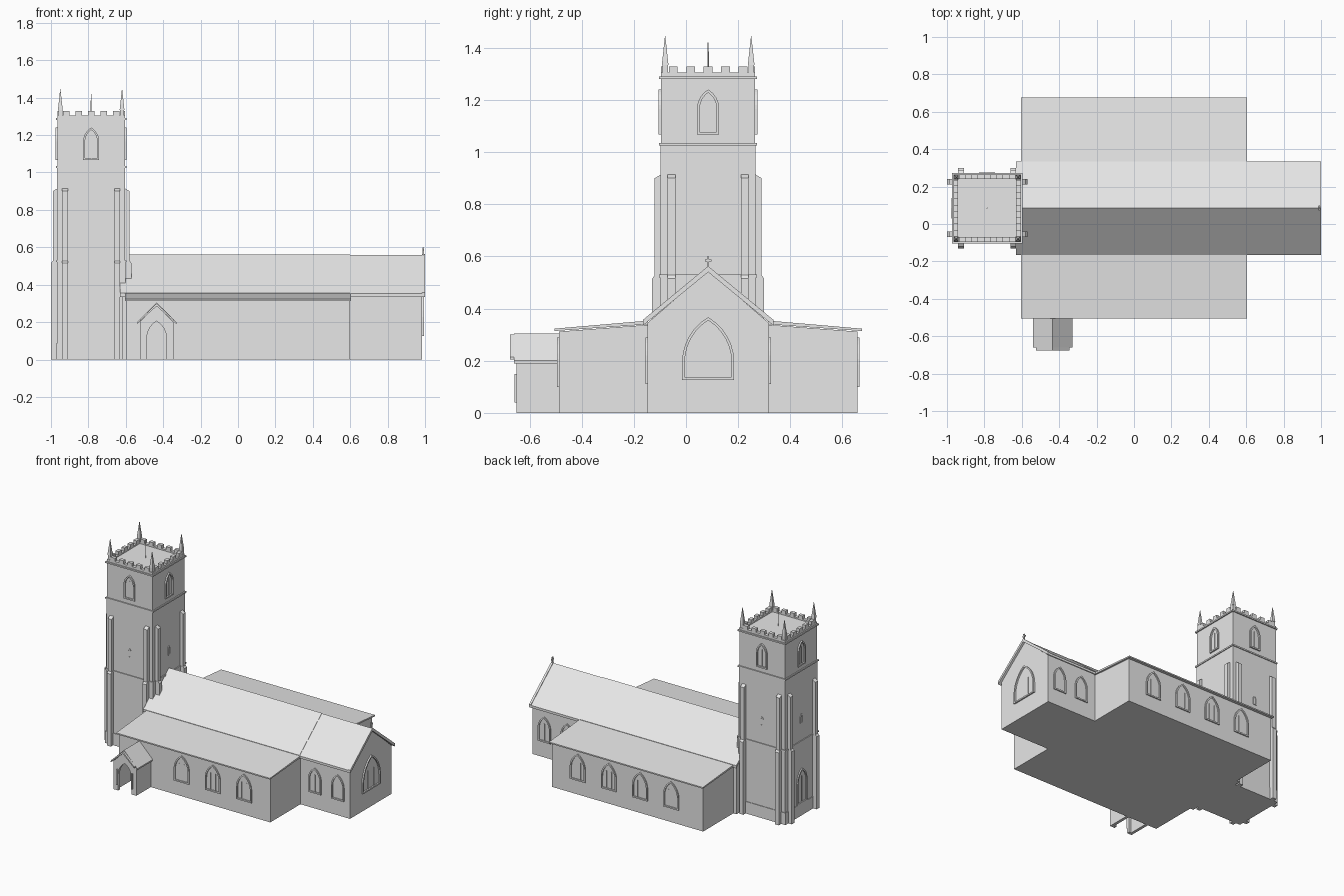
import bpy, bmesh, math
from mathutils import Matrix, Vector

cube = bpy.data.objects.get("Cube")
if cube:
    bpy.data.objects.remove(cube, do_unlink=True)

stone = bpy.data.materials.new("pale_grey_stone")
stone.use_nodes = True
stone.diffuse_color = (0.8, 0.8, 0.8, 1)
stone.node_tree.nodes["Principled BSDF"].inputs["Base Color"].default_value = (0.8, 0.8, 0.8, 1)

YC = 0.085              # centre line of the nave
TX = -0.785             # tower centre in x
HALF = 0.18             # half width of the tower
FRONT, EAST, BACK, WEST = 0, 90, 180, -90


def finish(name, bm, matrix=None):
    bmesh.ops.recalc_face_normals(bm, faces=bm.faces[:])
    mesh = bpy.data.meshes.new(name)
    bm.to_mesh(mesh)
    bm.free()
    mesh.materials.append(stone)
    obj = bpy.data.objects.new(name, mesh)
    bpy.context.collection.objects.link(obj)
    if matrix:
        obj.matrix_world = matrix
    return obj


def add_box(bm, x0, x1, y0, y1, z0, z1):
    m = Matrix.Translation(((x0 + x1) / 2, (y0 + y1) / 2, (z0 + z1) / 2))
    m = m @ Matrix.Diagonal((x1 - x0, y1 - y0, z1 - z0, 1))
    bmesh.ops.create_cube(bm, size=1, matrix=m)


def box(name, *bounds):
    bm = bmesh.new()
    add_box(bm, *bounds)
    return finish(name, bm)


def prism(name, profile, axis, lo, hi, matrix=None):
    """Extrude a (horizontal, z) profile along the x or y axis."""
    bm = bmesh.new()
    along_x = axis == "x"
    verts = [bm.verts.new((lo, a, z) if along_x else (a, lo, z)) for a, z in profile]
    face = bm.faces.new(verts)
    grown = bmesh.ops.extrude_face_region(bm, geom=[face])["geom"]
    moved = [v for v in grown if isinstance(v, bmesh.types.BMVert)]
    step = hi - lo
    bmesh.ops.translate(bm, verts=moved, vec=(step, 0, 0) if along_x else (0, step, 0))
    return finish(name, bm, matrix)


def turned(x, y, z, angle):
    return Matrix.Translation((x, y, z)) @ Matrix.Rotation(math.radians(angle), 4, "Z")


def arch(w, h, inset=0, base=0):
    """Pointed arch outline, from bottom left over the point to bottom right."""
    spring = h - w * 0.866
    r = w - inset
    top = math.acos(w / 2 / r)
    left = [(-w / 2 + inset, base)]
    for i in range(7):
        a = top * i / 6
        left.append((w / 2 - r * math.cos(a), spring + r * math.sin(a)))
    return left + [(-x, z) for x, z in reversed(left[:-1])]


def arch_frame(name, x, y, z, angle, w, h, depth=0.008, band=0.01, bars=0):
    """Raised surround, with mullions if asked for, on a wall facing the angle."""
    bm = bmesh.new()
    outer = [bm.verts.new((a, 0, b)) for a, b in arch(w, h)]
    inner = [bm.verts.new((a, 0, b)) for a, b in arch(w, h, band, band)]
    n = len(outer)
    ring = [bm.faces.new((outer[i], outer[(i + 1) % n], inner[(i + 1) % n], inner[i]))
            for i in range(n)]
    grown = bmesh.ops.extrude_face_region(bm, geom=ring)["geom"]
    moved = [v for v in grown if isinstance(v, bmesh.types.BMVert)]
    bmesh.ops.translate(bm, verts=moved, vec=(0, -depth, 0))
    for i in range(bars):
        c = (i + 1) * w / (bars + 1) - w / 2
        add_box(bm, c - 0.002, c + 0.002, -0.003, 0.001, band / 2, h - w * 0.5)
    return finish(name, bm, turned(x, y, z, angle))


# Nave and chancel
def gable(half, eave, ridge):
    return [(YC - half, 0), (YC - half, eave), (YC, ridge), (YC + half, eave), (YC + half, 0)]


def roof(lift):
    under = [(YC + 0.25, 0.335), (YC, 0.54), (YC - 0.25, 0.335)]
    over = [(YC - 0.25, 0.352 + lift), (YC, 0.558 + lift), (YC + 0.25, 0.352 + lift)]
    return under + over


prism("nave_and_chancel_walls", gable(0.233, 0.345, 0.545), "x", -0.62, 0.985)
prism("nave_roof", roof(0.003), "x", -0.63, 0.6)
prism("chancel_roof", roof(0), "x", 0.6, 0.99)
prism("east_gable_coping", roof(0.005), "x", 0.985, 1.0)

# Gable cross
bm = bmesh.new()
add_box(bm, 0.987, 0.995, YC - 0.004, YC + 0.004, 0.55, 0.6)
add_box(bm, 0.987, 0.995, YC - 0.013, YC + 0.013, 0.58, 0.588)
finish("gable_cross", bm)

# Aisles, mirrored about the nave
for side, s in (("front", -1), ("back", 1)):
    wall = [(0.2, 0), (0.572, 0), (0.572, 0.312), (0.2, 0.34)]
    slab = [(0.23, 0.34), (0.59, 0.314), (0.59, 0.323), (0.23, 0.354)]
    prism(side + "_aisle_walls", [(YC + s * a, z) for a, z in wall], "x", -0.595, 0.595)
    prism(side + "_aisle_roof", [(YC + s * a, z) for a, z in slab], "x", -0.605, 0.605)
    angle = FRONT if s < 0 else BACK
    for i, x in enumerate((-0.345, -0.1, 0.145, 0.39)):
        if s > 0 or i > 0:
            arch_frame(side + "_aisle_window", x, YC + s * 0.572, 0.1, angle, 0.12, 0.19, bars=2)
    for x in (0.71, 0.89):
        arch_frame(side + "_chancel_window", x, YC + s * 0.233, 0.11, angle, 0.1, 0.18, bars=1)

arch_frame("east_window", 0.985, YC, 0.127, EAST, 0.2, 0.24, depth=0.01, bars=2)

# Porch
PX, PY = -0.435, -0.65
opening = [(PX + a, z) for a, z in arch(0.105, 0.205)]
shell = [(PX + 0.09, 0), (PX + 0.09, 0.2), (PX, 0.29), (PX - 0.09, 0.2), (PX - 0.09, 0)]
prism("porch_front_wall", opening + shell, "y", PY, PY + 0.02)
for s in (-1, 1):
    a, b = sorted((PX + s * 0.09, PX + s * 0.07))
    box("porch_side_wall", a, b, PY + 0.02, -0.48, 0, 0.2)
porch_roof = [(PX - 0.105, 0.19), (PX - 0.105, 0.2), (PX, 0.305),
              (PX + 0.105, 0.2), (PX + 0.105, 0.19), (PX, 0.29)]
prism("porch_roof", porch_roof, "y", -0.66, -0.48)
coping = [(PX - 0.09, 0.205), (PX - 0.09, 0.215), (PX, 0.3),
          (PX + 0.09, 0.215), (PX + 0.09, 0.205), (PX, 0.285)]
prism("porch_gable_coping", coping, "y", -0.675, -0.65)
for s in (-1, 1):
    x = PX + s * 0.0575
    box("porch_door_jamb", x - 0.005, x + 0.005, PY - 0.008, PY, 0.04, 0.15)
arch_frame("porch_inner_door", PX, YC - 0.572, 0.03, FRONT, 0.1, 0.17)


# Tower stages and string courses
def block(name, half, z0, z1):
    return box(name, TX - half, TX + half, YC - half, YC + half, z0, z1)


block("tower_plinth", HALF + 0.008, 0, 0.085)
block("tower_lower_stage", HALF + 0.004, 0, 0.52)
block("tower_middle_stage", HALF + 0.002, 0.5, 1.03)
block("tower_belfry_stage", HALF, 1.0, 1.295)
for z in (0.52, 1.025, 1.28):
    block("tower_string_course", HALF + 0.008, z, z + 0.01)

# Details repeated on each tower side
stepped = [(-0.17, 0), (-0.215, 0), (-0.215, 0.515), (-0.205, 0.528),
           (-0.205, 0.9), (-0.18, 0.915), (-0.17, 0.915)]
for side, angle in (("front", FRONT), ("east", EAST), ("back", BACK), ("west", WEST)):
    m = turned(TX, YC, 0, angle)
    out = m.to_3x3() @ Vector((0, -1, 0))
    for c in (-0.14, 0.14):
        prism(side + "_buttress", stepped, "x", c - 0.015, c + 0.015, m)
    bm = bmesh.new()
    add_box(bm, -HALF, HALF, -HALF, -HALF + 0.025, 1.29, 1.305)
    for i in range(-2, 3):
        c = i * 0.067
        add_box(bm, c - 0.017, c + 0.017, -HALF, -HALF + 0.025, 1.3, 1.328)
    finish(side + "_battlements", bm, m)
    x, y = TX + out.x * HALF, YC + out.y * HALF
    arch_frame(side + "_belfry_window", x, y, 1.067, angle, 0.085, 0.173, depth=0.01, bars=1)
    arch_frame(side + "_slit_window", x, y, 0.655, angle, 0.026, 0.065, depth=0.006, band=0.006)
arch_frame("west_door", TX - HALF - 0.004, YC, 0.085, WEST, 0.11, 0.25, bars=1)

# Corner pinnacles
for sx in (-1, 1):
    for sy in (-1, 1):
        x, y = TX + sx * 0.165, YC + sy * 0.165
        bm = bmesh.new()
        add_box(bm, -0.011, 0.011, -0.011, 0.011, 1.29, 1.34)
        bmesh.ops.create_cone(bm, cap_ends=True, segments=4, radius1=0.018, radius2=0.001,
                              depth=0.11, matrix=Matrix.Translation((0, 0, 1.39))
                              @ Matrix.Rotation(math.pi / 4, 4, "Z"))
        finish("corner_pinnacle", bm, Matrix.Translation((x, y, 0)))

# Flagpole
bm = bmesh.new()
bmesh.ops.create_cone(bm, cap_ends=True, segments=8, radius1=0.003, radius2=0.002,
                      depth=0.13, matrix=Matrix.Translation((TX, YC, 1.355)))
finish("flagpole", bm)
